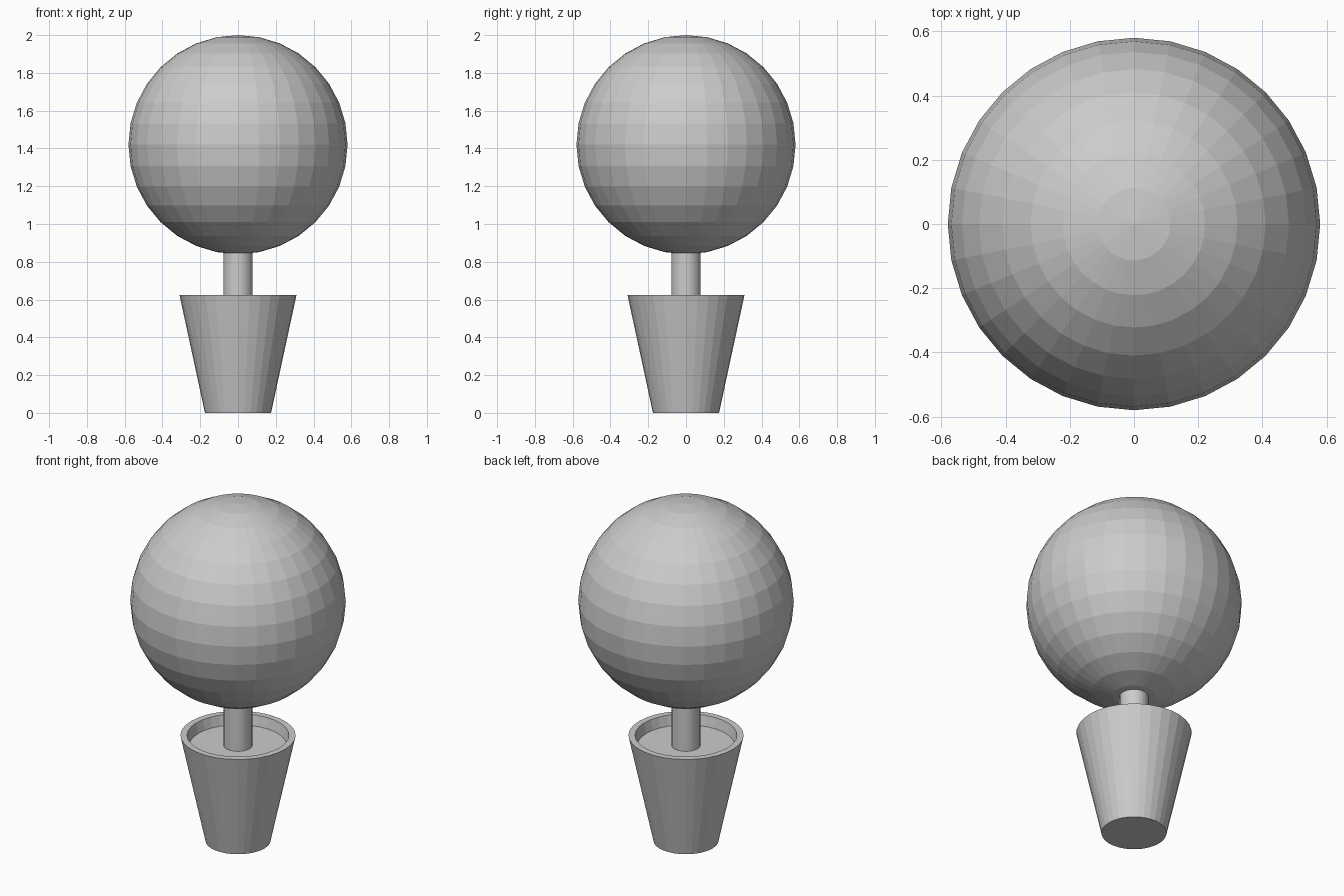
import bpy, bmesh
from math import cos, sin, tau

if "Cube" in bpy.data.objects:
    bpy.data.objects.remove(bpy.data.objects["Cube"])

SIDES = 32


def lathe(name, profile):
    """Spin an (r, z) profile around z; both ends are capped with flat faces."""
    bm = bmesh.new()
    rings = [[bm.verts.new((r * cos(tau * i / SIDES), r * sin(tau * i / SIDES), z))
              for i in range(SIDES)] for r, z in profile]
    for a, b in zip(rings, rings[1:]):
        for i in range(SIDES):
            j = (i + 1) % SIDES
            bm.faces.new((a[i], a[j], b[j], b[i]))
    bm.faces.new(rings[0][::-1])
    bm.faces.new(rings[-1])
    bmesh.ops.recalc_face_normals(bm, faces=bm.faces[:])
    mesh = bpy.data.meshes.new(name)
    bm.to_mesh(mesh)
    bm.free()
    obj = bpy.data.objects.new(name, mesh)
    bpy.context.collection.objects.link(obj)
    return obj


# Tapered pot with a raised rim around the recessed soil surface
lathe("pot", [(0.175, 0), (0.31, 0.625), (0.274, 0.625), (0.262, 0.565)])

# Straight trunk from the soil into the foliage
lathe("trunk", [(0.077, 0.565), (0.077, 0.86)])

# Round clipped foliage
bpy.ops.mesh.primitive_uv_sphere_add(segments=SIDES, ring_count=16, radius=0.58,
                                     location=(0, 0, 1.42))
bpy.context.object.name = "foliage"
